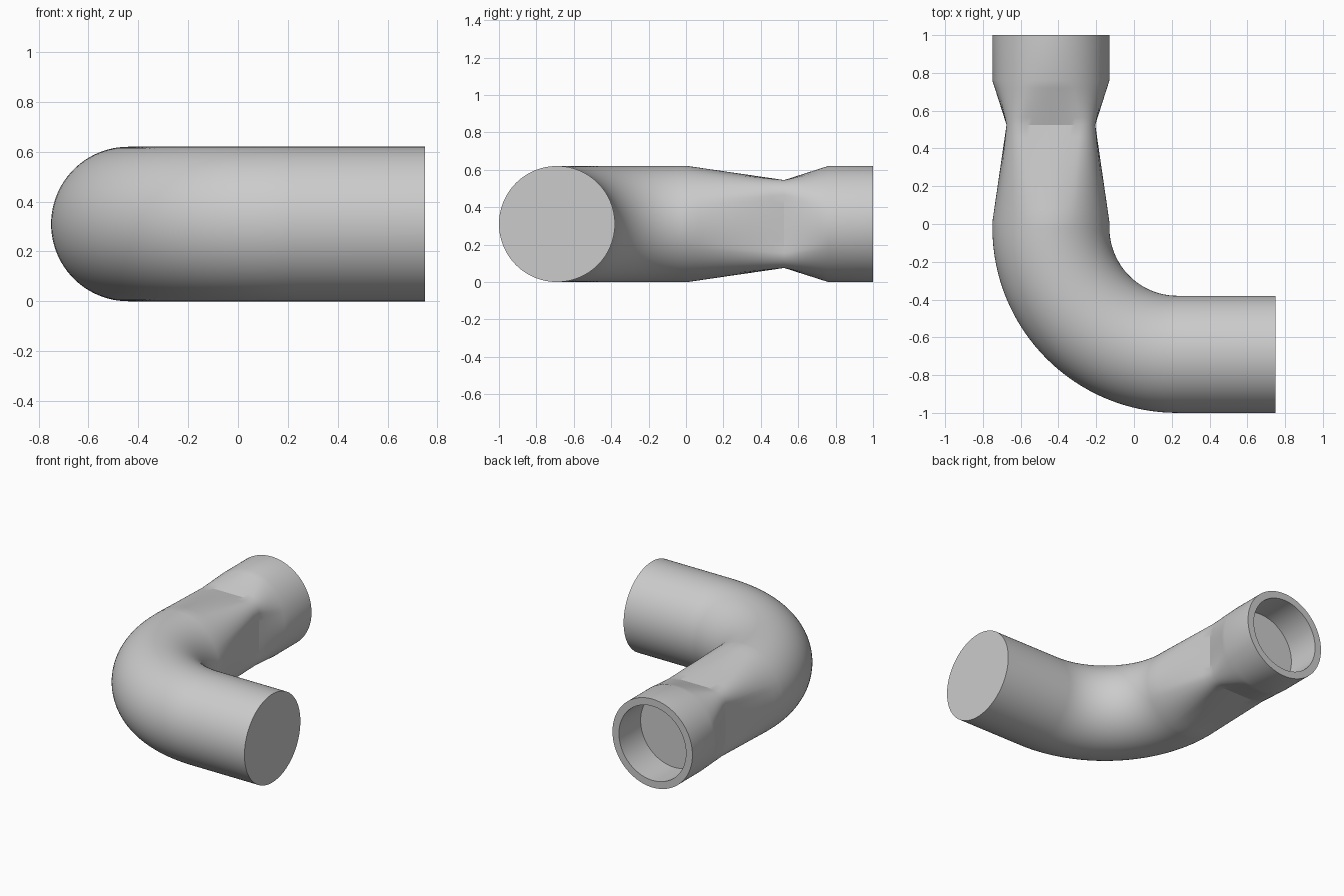
import bpy, bmesh
from math import sin, cos, pi, radians
from mathutils import Vector

cube = bpy.data.objects.get("Cube")
if cube:
    bpy.data.objects.remove(cube)

SEG = 96          # points around each ring
R = 0.31          # pipe radius
BORE = 0.26       # socket radius
AXIS_X, AXIS_Y = -0.44, -0.69
BEND = 0.67       # centreline radius of the elbow
CX, CY = AXIS_X + BEND, AXIS_Y + BEND
NECK_Y, SOCKET_Y = 0.525, 0.76

grey = bpy.data.materials.new("pipe grey")
grey.use_nodes = True
grey.diffuse_color = (0.6, 0.6, 0.6, 1)
grey.node_tree.nodes["Principled BSDF"].inputs["Base Color"].default_value = (0.6, 0.6, 0.6, 1)


def circle(r):
    return [Vector((r * cos(2 * pi * i / SEG), r * sin(2 * pi * i / SEG))) for i in range(SEG)]


def rounded_square(half, corner):
    """Matches the circle point for point: half of each quadrant is flat, half is corner arc."""
    core, pts, quarter = half - corner, [], SEG // 4
    for i in range(SEG):
        q, k = divmod(i, quarter)
        t = k / quarter
        if t < 0.25:
            p = Vector((half, core * t * 4))
        elif t <= 0.75:
            a = (t - 0.25) * pi
            p = Vector((core + corner * cos(a), core + corner * sin(a)))
        else:
            p = Vector((core * (1 - t) * 4, half))
        for _ in range(q):
            p = Vector((-p.y, p.x))
        pts.append(p)
    return pts


def blend(a, b, t):
    return [p.lerp(q, t) for p, q in zip(a, b)]


bm = bmesh.new()


def ring(profile, centre, side):
    return [bm.verts.new(Vector(centre) + Vector(side) * p.x + Vector((0, 0, p.y))) for p in profile]


round_, square, bore = circle(R), rounded_square(0.235, 0.08), circle(BORE)
rings = []

# Straight inlet and elbow
rings.append(ring(round_, (0.75, AXIS_Y, R), (0, -1, 0)))
for i in range(33):
    a = pi / 2 * i / 32
    out = Vector((-sin(a), -cos(a), 0))
    rings.append(ring(round_, Vector((CX, CY, R)) + out * BEND, out))


def straight(profile, y):
    rings.append(ring(profile, (AXIS_X, y, R), (-1, 0, 0)))


# Squeezed neck: round to square, then back to round
straight(round_, 0.01)
for i in range(1, 9):
    straight(blend(round_, square, i / 8), 0.01 + (NECK_Y - 0.01) * i / 8)
for i in range(1, 7):
    straight(blend(square, round_, i / 6), NECK_Y + (SOCKET_Y - NECK_Y) * i / 6)

# Socket with a blind bore
straight(round_, 1.0)
straight(bore, 1.0)
straight(bore, SOCKET_Y)

for a, b in zip(rings, rings[1:]):
    for i in range(SEG):
        j = (i + 1) % SEG
        bm.faces.new((a[i], a[j], b[j], b[i]))
bm.faces.new(rings[0])
bm.faces.new(rings[-1])
bmesh.ops.recalc_face_normals(bm, faces=bm.faces)

mesh = bpy.data.meshes.new("elbow_pipe")
bm.to_mesh(mesh)
bm.free()
mesh.materials.append(grey)
pipe = bpy.data.objects.new("elbow_pipe", mesh)
bpy.context.collection.objects.link(pipe)
bpy.context.view_layer.objects.active = pipe
pipe.select_set(True)
bpy.ops.object.shade_smooth_by_angle(angle=radians(20))
